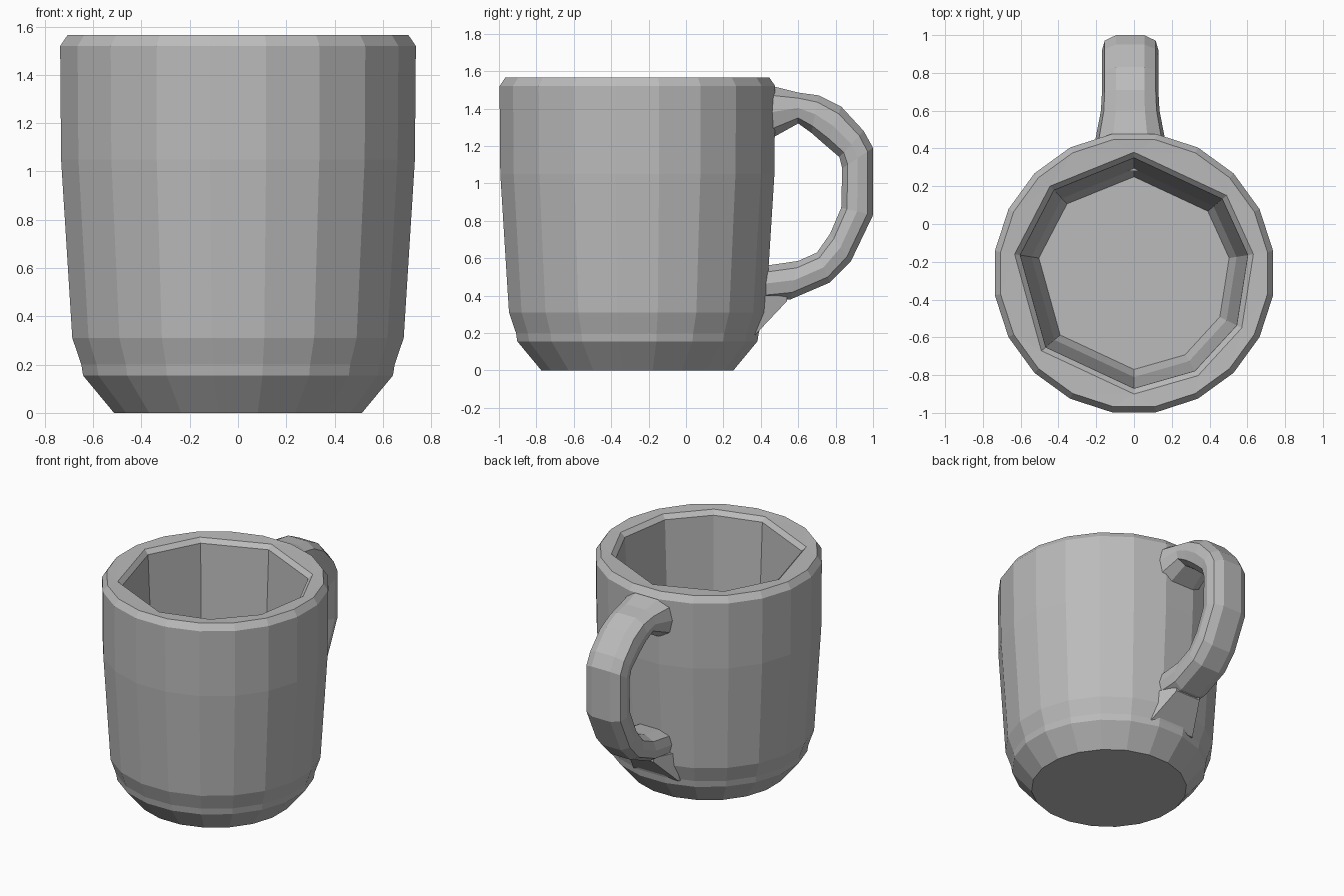
import bpy, bmesh
from math import sin, cos, pi, radians
from mathutils import Vector

cube = bpy.data.objects.get("Cube")
if cube:
    bpy.data.objects.remove(cube, do_unlink=True)

grey = bpy.data.materials.new("plain grey")
grey.use_nodes = True
grey.diffuse_color = (0.5, 0.5, 0.5, 1)
grey.node_tree.nodes["Principled BSDF"].inputs["Base Color"].default_value = (0.5, 0.5, 0.5, 1)

CY = -0.26  # cup axis


def finish(name, bm):
    bmesh.ops.recalc_face_normals(bm, faces=bm.faces)
    mesh = bpy.data.meshes.new(name)
    bm.to_mesh(mesh)
    bm.free()
    mesh.materials.append(grey)
    ob = bpy.data.objects.new(name, mesh)
    bpy.context.collection.objects.link(ob)
    return ob


def loop(bm, points):
    """Closed ring of edges through the points."""
    vs = [bm.verts.new(p) for p in points]
    return [bm.edges.new((v, vs[(i + 1) % len(vs)])) for i, v in enumerate(vs)]


def ring(angles, r, z):
    return [(r * cos(a), CY + r * sin(a), z) for a in angles]


def skin(bm, loops, cap_start=True, cap_end=True):
    for a, b in zip(loops, loops[1:]):
        bmesh.ops.bridge_loops(bm, edges=a + b)
    for edges, wanted in ((loops[0], cap_start), (loops[-1], cap_end)):
        if wanted:
            bmesh.ops.contextual_create(bm, geom=edges)


# Cup: round outside, uneven nine-sided hollow inside
outer = [2 * pi * (i + 0.5) / 20 for i in range(20)]
inner = [radians(a) for a in (-90, -58, -27, 9, 40, 90, 134, 171, 220)]
outside = [(0.52, 0), (0.65, 0.155), (0.657, 0.2), (0.695, 0.31),
           (0.742, 1.05), (0.746, 1.52), (0.715, 1.565)]
inside = [(0.64, 1.56), (0.61, 1.53), (0.55, 0.3), (0.51, 0.2)]
bm = bmesh.new()
loops = [loop(bm, ring(outer, r, z)) for r, z in outside]
loops += [loop(bm, ring(inner, r, z)) for r, z in inside]
skin(bm, loops)
finish("cup", bm)

# Handle: faceted tube swept through (outer edge, inner edge, half width) stations
stations = [
    ((0.42, 1.53), (0.42, 1.22), 0.19),
    ((0.60, 1.485), (0.60, 1.32), 0.155),
    ((0.71, 1.47), (0.67, 1.27), 0.15),
    ((0.83, 1.41), (0.75, 1.20), 0.15),
    ((0.95, 1.28), (0.82, 1.14), 0.15),
    ((1.00, 1.19), (0.835, 1.08), 0.15),
    ((1.00, 0.83), (0.83, 0.87), 0.15),
    ((0.88, 0.58), (0.77, 0.73), 0.15),
    ((0.77, 0.47), (0.70, 0.63), 0.15),
    ((0.56, 0.38), (0.60, 0.585), 0.15),
    ((0.34, 0.36), (0.36, 0.55), 0.16),
]
# Cross-section: across the width, and from outer edge to inner edge
section = [(-0.5, 0), (0.5, 0), (0.9, 0.18), (1, 0.5), (0.9, 0.82),
           (0.5, 1), (-0.5, 1), (-0.9, 0.82), (-1, 0.5), (-0.9, 0.18)]
bm = bmesh.new()
loops = []
for out, inn, half in stations:
    o, n = Vector((-0.02, *out)), Vector((-0.02, *inn))
    loops.append(loop(bm, [o.lerp(n, t) + Vector((s * half, 0, 0)) for s, t in section]))
skin(bm, loops)
finish("handle", bm)

# Bracket: wedge tapering out from the cup under the handle
bm = bmesh.new()
loops = [loop(bm, [(-w - 0.02, y, low), (w - 0.02, y, low), (w - 0.02, y, 0.4), (-w - 0.02, y, 0.4)])
         for y, low, w in ((0.28, 0.19, 0.2), (0.37, 0.19, 0.18), (0.54, 0.37, 0.1))]
skin(bm, loops)
finish("handle_bracket", bm)
